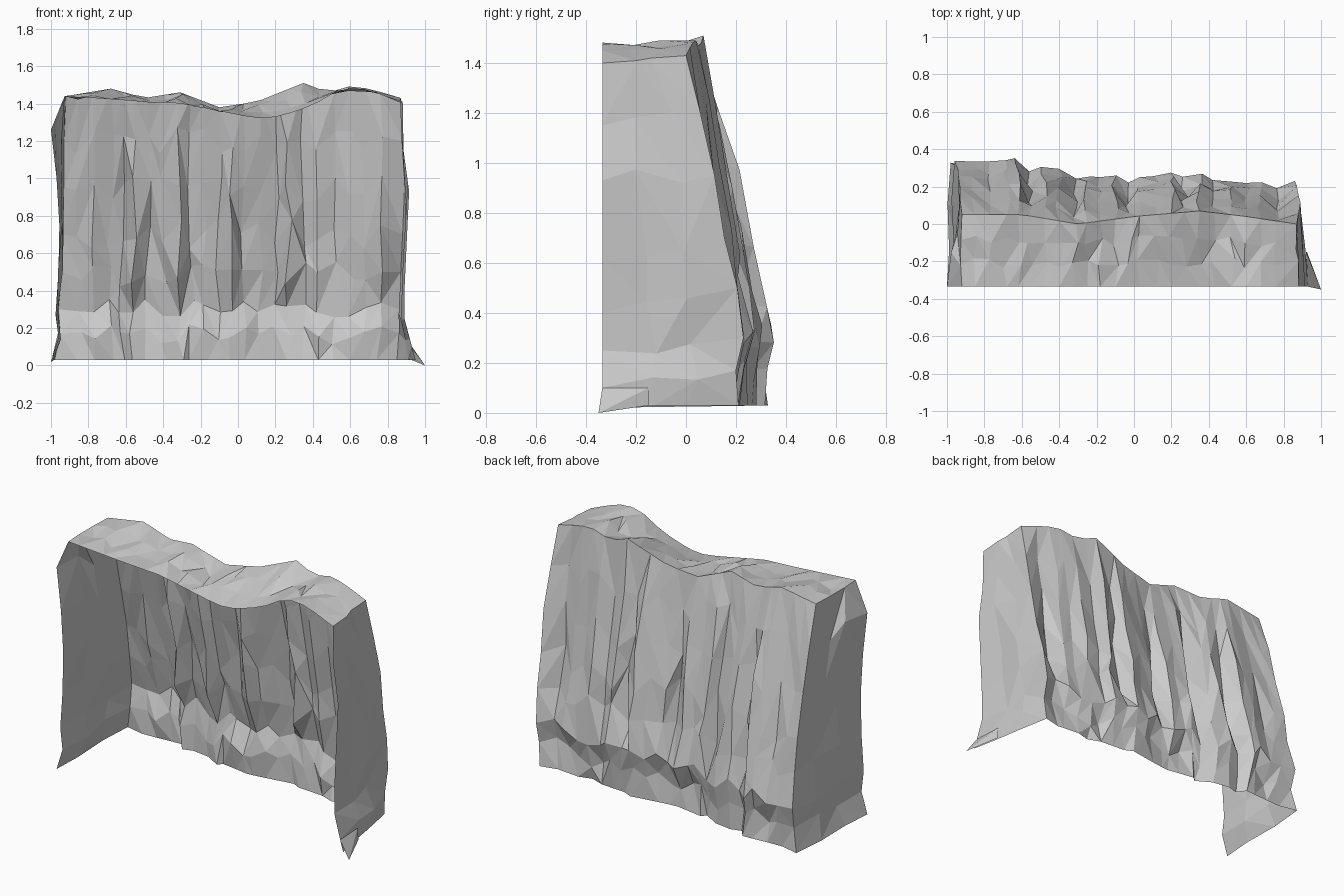
import bpy, bmesh, random

if "Cube" in bpy.data.objects:
    bpy.data.objects.remove(bpy.data.objects["Cube"])

random.seed(7)


def lerp_table(table, v):
    """Piecewise-linear lookup in a list of (key, value) pairs."""
    if v <= table[0][0]:
        return table[0][1]
    for (a, fa), (b, fb) in zip(table, table[1:]):
        if v <= b:
            return fa + (fb - fa) * (v - a) / (b - a)
    return table[-1][1]


def sheet(name, grid):
    """Flat-shaded triangulated sheet from a grid of points (rows of columns)."""
    bm = bmesh.new()
    vs = [[bm.verts.new(p) for p in row] for row in grid]
    for r in range(len(vs) - 1):
        for c in range(len(vs[0]) - 1):
            a, b, d, e = vs[r][c], vs[r][c + 1], vs[r + 1][c + 1], vs[r + 1][c]
            if random.random() < 0.5:
                bm.faces.new((a, e, d))
                bm.faces.new((a, d, b))
            else:
                bm.faces.new((a, e, b))
                bm.faces.new((b, e, d))
    me = bpy.data.meshes.new(name)
    bm.to_mesh(me)
    bm.free()
    ob = bpy.data.objects.new(name, me)
    bpy.context.collection.objects.link(ob)
    return ob


def jit(s):
    return random.uniform(-s, s)


# Skylines and plan outline along x
front_z = [(-.92, 1.44), (-.5, 1.41), (-.3, 1.40), (0, 1.34), (.1, 1.32), (.22, 1.33),
           (.4, 1.39), (.56, 1.485), (.7, 1.475), (.88, 1.40)]
crest_z = [(-.92, 1.44), (-.68, 1.48), (-.5, 1.43), (-.31, 1.46), (-.1, 1.38), (.1, 1.41),
           (.35, 1.51), (.48, 1.46), (.6, 1.49), (.7, 1.48), (.87, 1.43)]
crest_y = [(-.92, .05), (-.6, .05), (-.3, .0), (0, .04), (.35, .07), (.6, .04), (.87, .0)]
foot_y = [(-.95, .34), (-.8, .33), (-.63, .36), (-.57, .31), (-.5, .32), (-.3, .27), (-.15, .25),
          (-.07, .265), (.1, .25), (.24, .29), (.36, .27), (.43, .235), (.6, .22), (.86, .23)]

# Cliff face: leaning back, with a few deep grooves, bulging near the foot
xs = [-.92, -.85, -.77, -.68, -.62, -.56, -.48, -.4, -.31, -.25, -.18, -.1, -.03, .03,
      .12, .2, .27, .35, .43, .52, .6, .68, .76, .87]
grooves = {5: .06, 8: .06, 12: .08, 16: .06, 22: .06}
heights = [1.5, 1.2, .95, .7, .5, .3, .17, .03]
groove_share = [0, .2, .5, .85, 1, .5, .3, .2]
last = len(xs) - 1
cliff = [[] for _ in heights]
for i, x in enumerate(xs):
    cy, cz, fy = lerp_table(crest_y, x), lerp_table(crest_z, x), lerp_table(foot_y, x)
    end = i in (0, last)
    flute = 0 if end else -.012 + jit(.012)
    shift = 0 if end else jit(.05)
    for r, h in enumerate(heights):
        z = cz if r == 0 else h
        if 0 < r < 7 and not end:
            z += jit(.08 if r < 5 else .02) + (shift if r >= 5 else 0)
        t = min(1, max(0, (cz - z) / (cz - .3)))
        y = cy + (fy - cy) * t ** .78 - grooves.get(i, 0) * groove_share[r]
        if 0 < r < 5:
            y += flute + jit(.012)
        if r == 6:
            y -= .03 + (0 if end else random.uniform(-.01, .035))
        if r == 7:
            y -= .01 if i == 0 else .02
            y -= 0 if end else random.uniform(0, .04)
        dx = 0 if end or r == 0 else jit(.02)
        if i == 0:
            dx = (0, -.01, -.01, -.02, -.02, -.04, -.03, -.06)[r]
        if i == last:
            dx = (0, .01, .02, .01, .0, -.01, -.01, -.02)[r]
        cliff[r].append((x + dx, y, z))
sheet("cliff_face", cliff)


# End walls: from the open front edge back to the cliff corner
def end_wall(name, col, profile):
    grid = []
    for r, h in enumerate(heights):
        bx, by, bz = cliff[r][col]
        fx, fz = profile[r]
        row = []
        for k in range(4):
            t = k / 3
            mid = 0 < k < 3
            row.append((fx + (bx - fx) * t + (jit(.012) if mid else 0),
                        -.335 + (by + .335) * t + (jit(.03) if mid else 0),
                        fz + (bz - fz) * t + (jit(.04) if mid and 0 < r < 7 else 0)))
        grid.append(row)
    sheet(name, grid)
    return grid


left = end_wall("left_end", 0, [(-.92, 1.44), (-1.0, 1.26), (-.97, 1.0), (-.955, .75),
                                (-.96, .5), (-.975, .28), (-.96, .15), (-1.0, .02)])
right = end_wall("right_end", last, [(.88, 1.40), (.885, 1.15), (.915, .93), (.9, .62),
                                     (.89, .4), (.89, .25), (.93, .1), (.95, .03)])

# Uneven top between the front edge and the crest, sharing the end-wall edges
top = []
for k in range(4):
    t = k / 3
    row = []
    for i, x in enumerate(xs):
        if i == 0:
            row.append(left[0][k])
        elif i == last:
            row.append(right[0][k])
        else:
            cx, cy, cz = cliff[0][i]
            fz = lerp_table(front_z, x)
            mid = k in (1, 2)
            row.append((x + (jit(.02) if mid else 0),
                        -.335 + (cy + .335) * t + (jit(.03) if mid else 0),
                        fz + (cz - fz) * t + (jit(.015) - .005 if mid else 0)))
    top.append(row)
sheet("cliff_top", top[::-1])

# Small pointed toe at the front right corner
sheet("corner_toe", [[(.93, -.335, .1), (.92, -.15, .1)], [(1.0, -.35, 0.0), (.925, -.15, .03)]])
